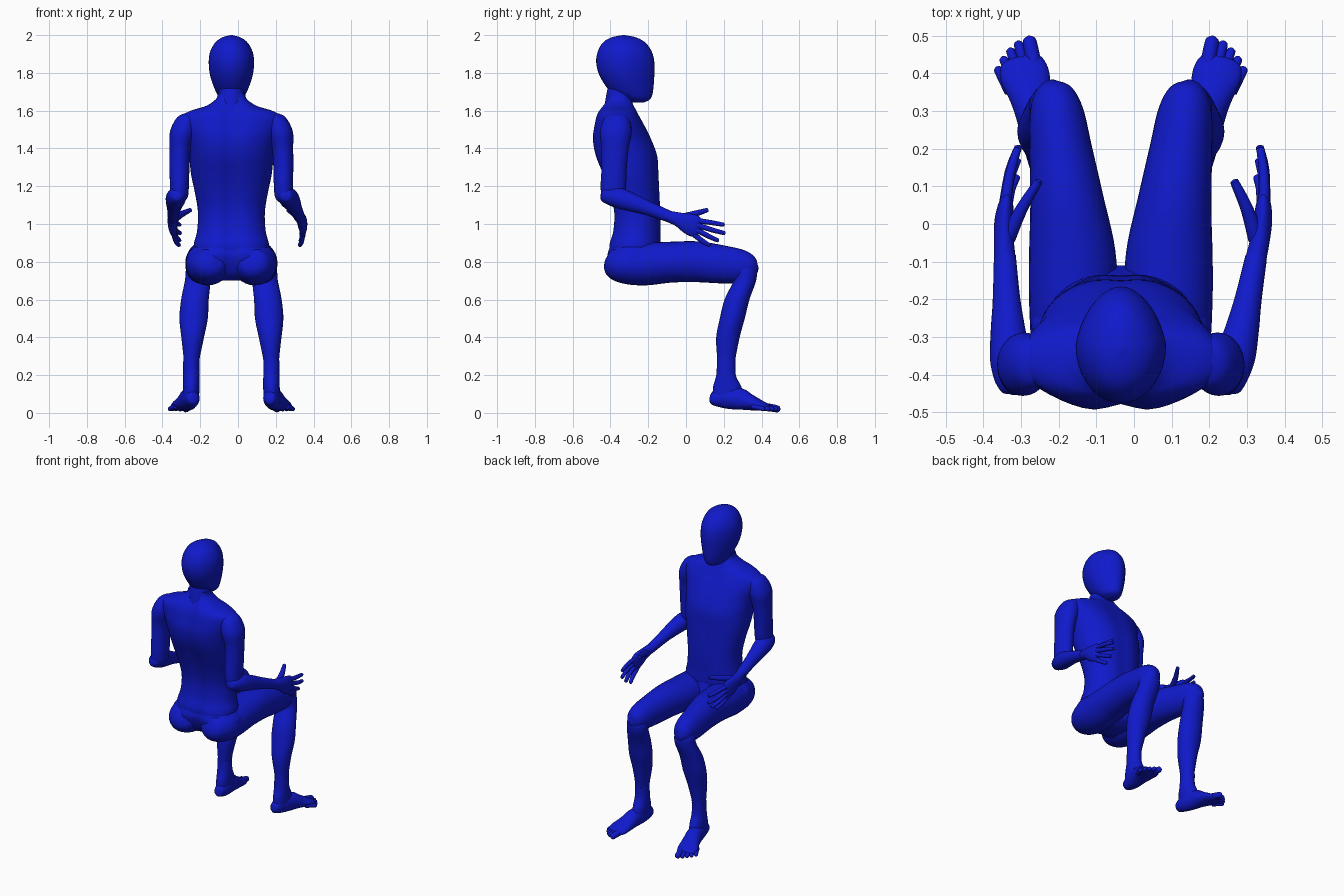
import bpy, bmesh, math
from mathutils import Vector

CX = -0.035   # body centre line
mat = bpy.data.materials.new("blue")
mat.diffuse_color = (0.005, 0.01, 0.6, 1)


def spline(rows, steps):
    """Catmull-Rom through section rows."""
    out = []
    n = len(rows)
    for i in range(n - 1):
        p = [rows[max(i - 1, 0)], rows[i], rows[i + 1], rows[min(i + 2, n - 1)]]
        for s in range(steps):
            t = s / steps
            out.append([0.5 * (2 * b + (c - a) * t + (2 * a - 5 * b + 4 * c - d) * t * t
                               + (3 * b - a - 3 * c + d) * t ** 3) for a, b, c, d in zip(*p)])
    out.append(list(rows[-1]))
    return out


def loft(name, rows, place=lambda p: p, flat=False, sides=28, steps=5,
         groove=0.0, front_groove=0.0, taper=0.0, power=1.0):
    """Skin elliptical sections (x, y, z, half width, half depth)."""
    rows = spline(rows, steps)
    bm = bmesh.new()
    rings = []
    for i, r in enumerate(rows):
        c = Vector(r[:3])
        a, b = max(r[3], 0.001), max(r[4], 0.001)
        t = Vector((0, 0, 1))
        if not flat:
            t = (Vector(rows[min(i + 1, len(rows) - 1)][:3])
                 - Vector(rows[max(i - 1, 0)][:3])).normalized()
        u = Vector((1, 0, 0))
        u = (u - t * u.dot(t)).normalized()
        v = t.cross(u)
        ring = []
        for k in range(sides):
            w = 2 * math.pi * k / sides
            co, si = math.cos(w), math.sin(w)
            co = math.copysign(abs(co) ** power, co)
            si = math.copysign(abs(si) ** power, si)
            x, y = a * co * (1 - taper * max(0, si)), b * si
            dip = math.exp(-(x / 0.045) ** 2)
            y += groove * dip if si < 0 else -front_groove * dip
            ring.append(bm.verts.new(place(c + u * x + v * y)))
        rings.append(ring)
    for r0, r1 in zip(rings, rings[1:]):
        for k in range(sides):
            j = (k + 1) % sides
            bm.faces.new((r0[k], r0[j], r1[j], r1[k]))
    bm.faces.new(rings[0])
    bm.faces.new(rings[-1])
    bmesh.ops.recalc_face_normals(bm, faces=bm.faces)
    me = bpy.data.meshes.new(name)
    bm.to_mesh(me)
    bm.free()
    ob = bpy.data.objects.new(name, me)
    bpy.context.collection.objects.link(ob)
    me.materials.append(mat)
    bpy.context.view_layer.objects.active = ob
    ob.select_set(True)
    bpy.ops.object.shade_smooth_by_angle(angle=math.radians(50))
    ob.select_set(False)
    return ob


def levels(rows):
    """(z, front y, back y, half width) -> horizontal sections."""
    return [(CX, (f + b) / 2, z, w, (f - b) / 2) for z, f, b, w in rows]


def digit(name, pts, r0, r1, place):
    """Finger or toe: tapered tube with a round tip."""
    n = len(pts) - 1
    rows = [(*p, r0 + (r1 - r0) * i / n, r0 + (r1 - r0) * i / n) for i, p in enumerate(pts)]
    tip, d = Vector(pts[-1]), (Vector(pts[-1]) - Vector(pts[-2])).normalized()
    rows[-1] = (*(tip - d * r1), r1, r1)
    rows += [(*(tip - d * r1 * 0.35), r1 * 0.75, r1 * 0.75), (*tip, r1 * 0.1, r1 * 0.1)]
    loft(name, rows, place, sides=12, steps=3)


# head, neck, torso and pelvis
loft("head", levels([
    (1.643, -.225, -.30, .02), (1.66, -.19, -.33, .055), (1.70, -.175, -.40, .082),
    (1.78, -.168, -.455, .111), (1.85, -.167, -.475, .120), (1.91, -.18, -.468, .113),
    (1.96, -.215, -.44, .086), (1.988, -.265, -.395, .048), (2.0, -.325, -.335, .004)]),
    flat=True, taper=0.18, sides=36)
loft("neck", [(CX, -.36, 1.58, .08, .08), (CX, -.355, 1.66, .070, .071),
              (CX, -.345, 1.71, .067, .072), (CX, -.33, 1.78, .067, .07)], flat=True)
loft("torso", levels([
    (.80, -.15, -.40, .18), (.88, -.13, -.415, .20), (.96, -.13, -.395, .182),
    (1.06, -.13, -.39, .177), (1.16, -.135, -.41, .192), (1.26, -.14, -.445, .213),
    (1.36, -.147, -.485, .224), (1.45, -.18, -.50, .238), (1.52, -.215, -.49, .262),
    (1.57, -.243, -.478, .262), (1.60, -.258, -.465, .215), (1.625, -.27, -.45, .135),
    (1.66, -.282, -.432, .083), (1.69, -.285, -.425, .072)]),
    flat=True, sides=48, groove=0.022, front_groove=0.008, power=0.92)
loft("pelvis", levels([
    (.70, -.17, -.33, .10), (.73, -.12, -.38, .19), (.78, -.11, -.41, .232),
    (.83, -.12, -.425, .235), (.865, -.13, -.42, .212), (.90, -.14, -.41, .18)]),
    flat=True, sides=48, groove=0.03)


# leg sections are measured outward from the centre line
def leg_side(s):
    return lambda p: Vector((CX + s * p.x, p.y, p.z))


# arms are mirrored; the left forearm swings inward
def arm_side(s):
    if s > 0:
        return lambda p: p
    return lambda p: Vector((2 * CX - p.x + 0.155 * max(0, p.y + 0.42), p.y, p.z))


def arm_upper_side(s):
    return (lambda p: p) if s > 0 else (lambda p: Vector((2 * CX - p.x, p.y, p.z)))


for side, s in (("right", 1), ("left", -1)):
    leg, arm = leg_side(s), arm_side(s)
    # thigh with buttock
    loft(side + "_thigh", [
        (.115, -.428, .80, .02, .02), (.117, -.405, .795, .075, .07),
        (.12, -.33, .785, .113, .10), (.125, -.22, .788, .118, .113),
        (.129, -.08, .798, .115, .108), (.143, .06, .80, .098, .108),
        (.160, .20, .785, .083, .100), (.170, .29, .777, .073, .088),
        (.177, .345, .770, .056, .066), (.18, .372, .767, .032, .038),
        (.18, .383, .767, .005, .006)], leg)
    # shin down to the ankle
    loft(side + "_shin", [
        (.175, .29, .82, .04, .045), (.176, .31, .76, .064, .062),
        (.178, .311, .70, .068, .060), (.193, .27, .60, .073, .066),
        (.200, .245, .50, .075, .066), (.205, .222, .40, .060, .062),
        (.210, .214, .30, .044, .050), (.212, .213, .27, .042, .048)], leg, flat=True)
    # foot
    loft(side + "_ankle", [
        (.212, .213, .272, .043, .049), (.212, .212, .20, .043, .052),
        (.212, .218, .14, .044, .074), (.214, .225, .08, .042, .085)], leg, flat=True)
    loft(side + "_foot", [
        (.205, .128, .075, .012, .015), (.207, .14, .075, .03, .034),
        (.212, .20, .078, .044, .053), (.226, .28, .074, .050, .058),
        (.238, .335, .057, .056, .044), (.255, .395, .039, .065, .028),
        (.268, .43, .030, .055, .019), (.272, .442, .027, .035, .010)], leg)
    for n, (bx, by, tx, ty, r) in enumerate([
            (.225, .39, .245, .50, .022), (.25, .39, .274, .487, .015),
            (.265, .38, .296, .468, .014), (.28, .37, .315, .445, .014),
            (.295, .35, .330, .418, .014)]):
        digit(f"{side}_toe_{n + 1}",
              [(bx, by, .034), ((bx + tx) / 2, (by + ty) / 2, .028), (tx, ty, .018)],
              r, r * 0.85, leg)
    # upper arm and forearm
    loft(side + "_upper_arm", [
        (.185, -.362, 1.588, .02, .02), (.20, -.367, 1.565, .052, .062),
        (.222, -.372, 1.49, .068, .084), (.236, -.375, 1.40, .056, .072),
        (.240, -.38, 1.30, .053, .067), (.240, -.385, 1.20, .050, .067),
        (.243, -.388, 1.14, .046, .056), (.245, -.39, 1.11, .02, .025)],
        arm_upper_side(s), flat=True)
    loft(side + "_forearm", [
        (.248, -.452, 1.155, .01, .012), (.250, -.435, 1.152, .036, .036),
        (.268, -.36, 1.138, .052, .054), (.287, -.28, 1.112, .045, .048),
        (.303, -.20, 1.083, .036, .038), (.324, -.09, 1.040, .029, .031)], arm)
    # hand
    loft(side + "_palm", [
        (.323, -.095, 1.041, .028, .030), (.335, -.04, 1.024, .026, .038),
        (.342, .01, 1.003, .025, .054), (.344, .05, .987, .020, .057),
        (.343, .075, .98, .010, .042)], arm)
    fingers = {
        "index": [(.345, .045, 1.02), (.345, .13, 1.008), (.335, .205, .995)],
        "middle": [(.347, .05, .997), (.347, .14, .968), (.333, .210, .950)],
        "ring": [(.345, .05, .972), (.343, .12, .935), (.330, .175, .910)],
        "little": [(.340, .035, .950), (.337, .09, .908), (.325, .13, .884)]}
    for name, pts in fingers.items():
        digit(f"{side}_{name}_finger", pts, .015, .011, arm)
    digit(side + "_thumb", [(.325, -.04, 1.028), (.300, .04, 1.052), (.264, .118, 1.075)],
          .022, .012, arm)
